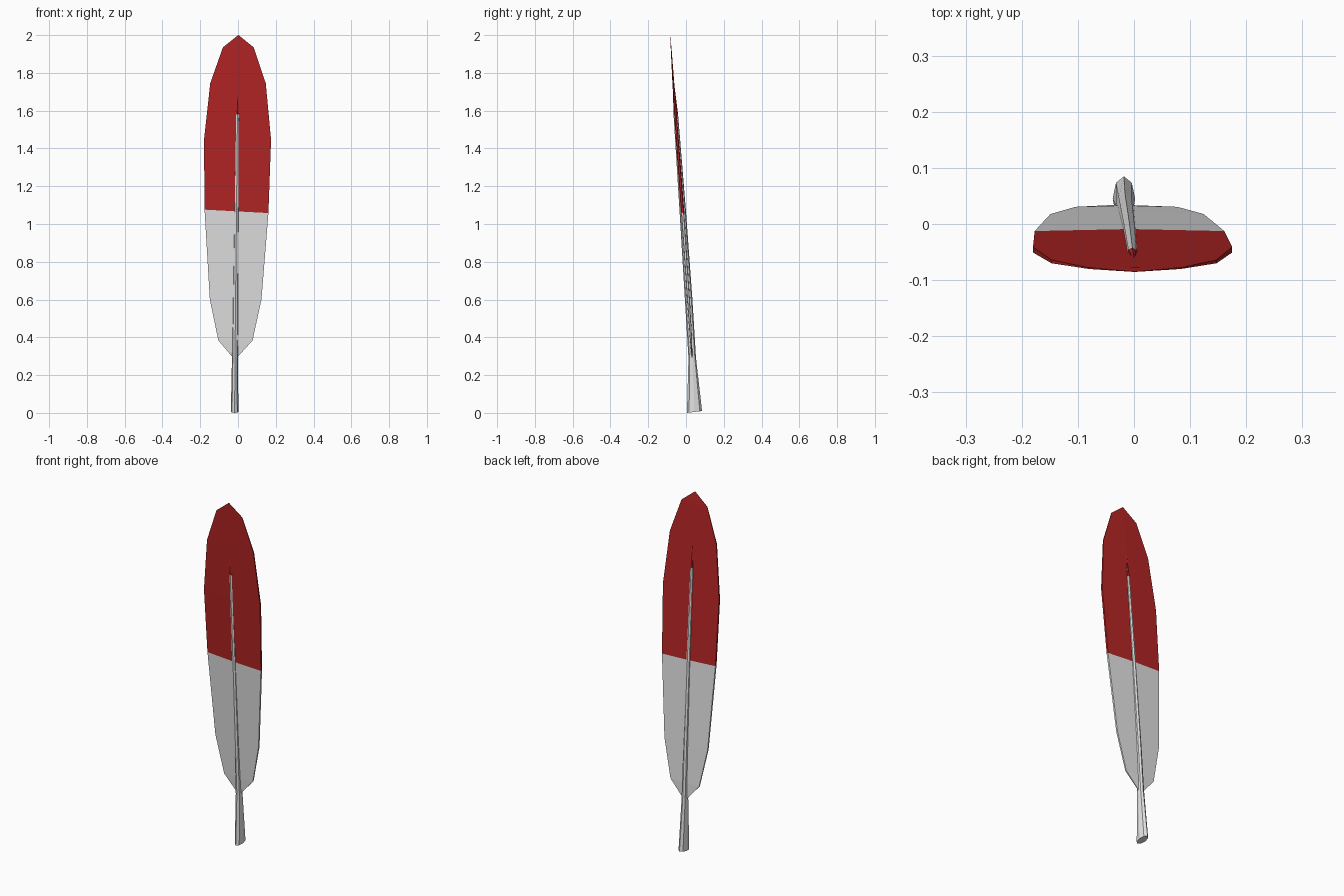
import bpy, bmesh, math

if "Cube" in bpy.data.objects:
    bpy.data.objects.remove(bpy.data.objects["Cube"])

def material(name, rgb):
    m = bpy.data.materials.new(name)
    m.diffuse_color = (*rgb, 1)
    m.use_nodes = True
    m.node_tree.nodes["Principled BSDF"].inputs["Base Color"].default_value = m.diffuse_color
    return m

WHITE = material("off white", (0.76, 0.76, 0.76))
RED = material("deep red", (0.46, 0.018, 0.018))

def loft(name, rings, red_from):
    """Skin closed rings of points; bands from index red_from on are red."""
    bm = bmesh.new()
    rows = [[bm.verts.new(p) for p in ring] for ring in rings]
    n = len(rows[0])
    for i, (a, b) in enumerate(zip(rows, rows[1:])):
        for k in range(n):
            j = (k + 1) % n
            f = bm.faces.new((a[k], a[j], b[j], b[k]))
            f.material_index = int(i >= red_from)
    bm.faces.new(rows[0][::-1])
    top = bm.faces.new(rows[-1])
    top.material_index = 1
    bmesh.ops.remove_doubles(bm, verts=bm.verts, dist=0.0003)
    bmesh.ops.recalc_face_normals(bm, faces=bm.faces)
    me = bpy.data.meshes.new(name)
    bm.to_mesh(me)
    bm.free()
    me.materials.append(WHITE)
    me.materials.append(RED)
    ob = bpy.data.objects.new(name, me)
    bpy.context.collection.objects.link(ob)
    return ob

# Vane: left x, middle x, right x, z, y, half thickness
vane = [
    (-0.024, -0.016, -0.008, 0.29, 0.032, 0.003),
    (-0.104, -0.014, 0.077, 0.383, 0.027, 0.006),
    (-0.149, -0.012, 0.124, 0.60, 0.013, 0.008),
    (-0.177, -0.008, 0.161, 1.067, -0.018, 0.009),
    (-0.180, -0.003, 0.175, 1.445, -0.046, 0.008),
    (-0.147, 0.0, 0.147, 1.745, -0.067, 0.005),
    (-0.080, 0.002, 0.083, 1.935, -0.079, 0.002),
    (0.001, 0.002, 0.003, 2.00, -0.085, 0.0005),
]
rings = []
for i, (l, m, r, z, y, t) in enumerate(vane):
    e = t * 0.6                       # thinner at the rims
    s = 0.009 if i == 3 else 0        # colour border tilts slightly
    rings.append([(l, y - e, z + s), (m, y - t, z), (r, y - e, z - s),
                  (r, y + e, z - s), (m, y + t, z), (l, y + e, z + s)])
loft("vane", rings, 3)

# Shaft: centre x, centre y, z, half width, half depth
shaft = [
    (-0.018, 0.045, 0.005, 0.020, 0.040),
    (-0.016, 0.033, 0.29, 0.016, 0.020),
    (-0.013, 0.014, 0.60, 0.015, 0.020),
    (-0.008, -0.017, 1.065, 0.013, 0.017),
    (-0.003, -0.054, 1.58, 0.010, 0.012),
    (0.0, -0.066, 1.74, 0.001, 0.004),
]
rings = []
for i, (x, y, z, w, d) in enumerate(shaft):
    ring = []
    for k in range(8):
        a = math.tau * k / 8
        dy = d * math.sin(a)
        tilt = 0.12 * dy if i == 0 else 0   # the cut end is slightly slanted
        ring.append((x + w * math.cos(a), y + dy, z + tilt))
    rings.append(ring)
loft("shaft", rings, 4)
